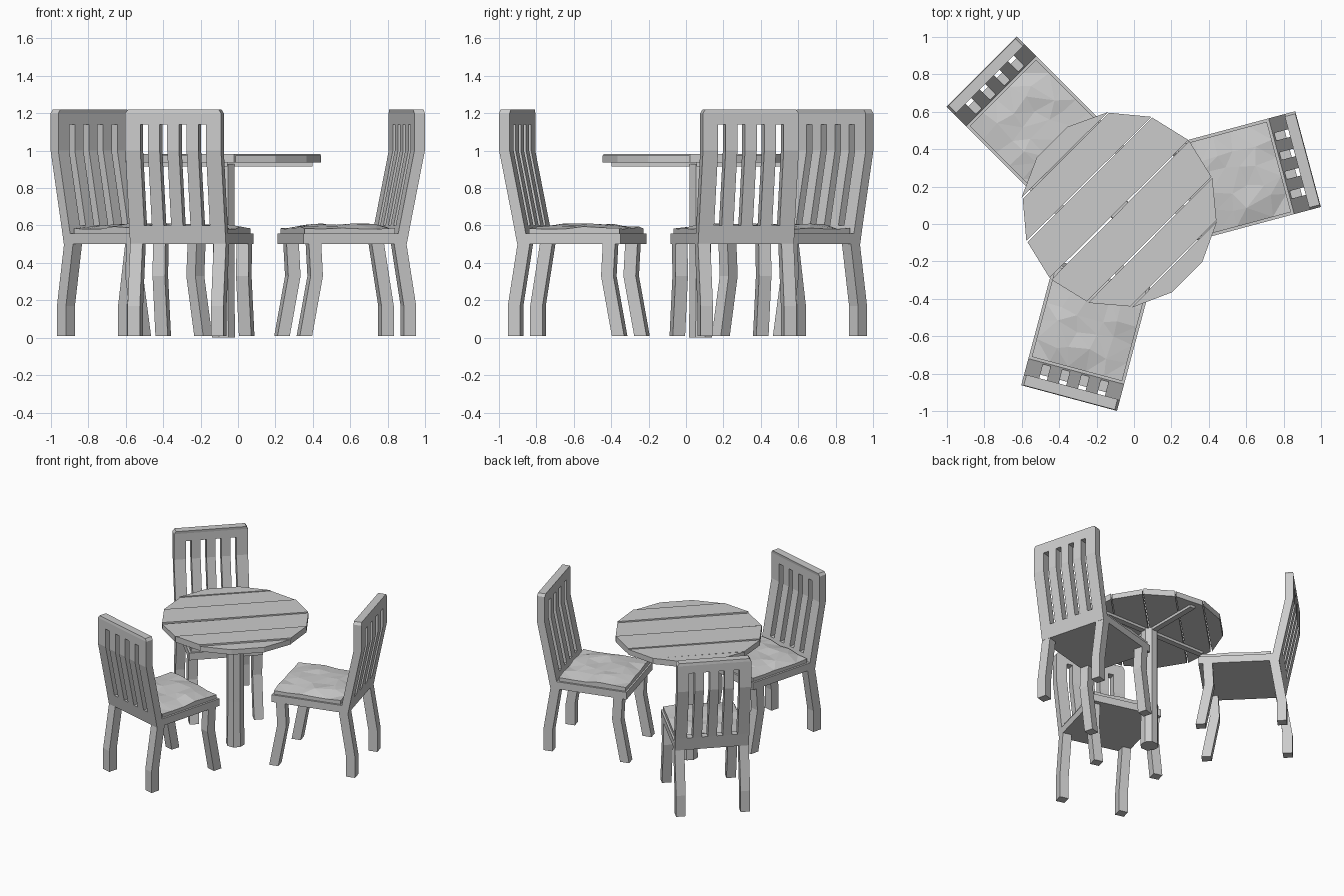
import bpy, bmesh, math, random
from mathutils import Matrix, Vector

random.seed(4)
cube = bpy.data.objects.get("Cube")
if cube:
    bpy.data.objects.remove(cube)

grey = bpy.data.materials.new("plain_grey")
grey.use_nodes = True
colour = (0.6, 0.6, 0.6, 1)
grey.diffuse_color = colour
grey.node_tree.nodes["Principled BSDF"].inputs["Base Color"].default_value = colour

CENTRE = Matrix.Translation((-0.077, 0.077, 0))


def turned(degrees):
    return CENTRE @ Matrix.Rotation(math.radians(degrees), 4, 'Z')


def mesh_from(bm, name):
    bmesh.ops.recalc_face_normals(bm, faces=bm.faces)
    mesh = bpy.data.meshes.new(name)
    bm.to_mesh(mesh)
    bm.free()
    mesh.materials.append(grey)
    return mesh


def place(name, mesh, matrix):
    ob = bpy.data.objects.new(name, mesh)
    bpy.context.collection.objects.link(ob)
    ob.matrix_world = matrix
    return ob


def loft(name, rings):
    """Closed solid through equal-sized rings of points."""
    bm = bmesh.new()
    loops = [[bm.verts.new(p) for p in ring] for ring in rings]
    n = len(loops[0])
    for a, b in zip(loops, loops[1:]):
        for i in range(n):
            j = (i + 1) % n
            bm.faces.new((a[i], a[j], b[j], b[i]))
    bm.faces.new(loops[0])
    bm.faces.new(loops[-1])
    return mesh_from(bm, name)


def rect(x0, x1, y0, y1, z):
    return [(x0, y0, z), (x1, y0, z), (x1, y1, z), (x0, y1, z)]


def box(name, x0, x1, y0, y1, z0, z1):
    return loft(name, [rect(x0, x1, y0, y1, z) for z in (z0, z1)])


def leg(name, path, side, size=0.068):
    """Bent square leg; path holds (x centre, z)."""
    h = size / 2
    y = side * (0.265 - h)
    return loft(name, [rect(x - h, x + h, y - h, y + h, z) for x, z in path])


# Chair parts, with the chair's back towards local +x
def back_panel():
    half, slot, pitch = 0.265, 0.021, 0.107
    ys = [-half]
    for i in range(4):
        c = (i - 1.5) * pitch
        ys += [c - slot, c + slot]
    ys.append(half)
    profile = [(0.943, 0.5), (0.962, 0.6), (1.043, 1.0),
               (1.043, 1.14), (1.043, 1.2), (1.04, 1.22)]
    bm = bmesh.new()
    rows = []
    for x, z in profile:
        squeeze = 0.95 if z > 1.21 else 1
        rows.append([bm.verts.new((x, y * (squeeze if abs(y) == half else 1), z)) for y in ys])
    for r in range(len(rows) - 1):
        for c in range(len(ys) - 1):
            if c % 2 and r in (1, 2):
                continue  # open slot
            bm.faces.new((rows[r][c], rows[r][c + 1], rows[r + 1][c + 1], rows[r + 1][c]))
    new = bmesh.ops.extrude_face_region(bm, geom=list(bm.faces) + list(bm.edges) + list(bm.verts),
                                        use_keep_orig=True)
    moved = [g for g in new["geom"] if isinstance(g, bmesh.types.BMVert)]
    bmesh.ops.translate(bm, verts=moved, vec=Vector((-0.058, 0, 0)))
    return mesh_from(bm, "chair_back")


def cushion_mesh():
    bm = bmesh.new()
    bmesh.ops.create_grid(bm, x_segments=5, y_segments=5, size=1)
    for v in bm.verts:
        rim = max(abs(v.co.x), abs(v.co.y)) > 0.99
        x, y = v.co.x, v.co.y
        if not rim:
            x += random.uniform(-0.12, 0.12)
            y += random.uniform(-0.12, 0.12)
        z = 0.588 + random.uniform(-0.008, 0.008) if rim else 0.602 + random.uniform(-0.009, 0.009)
        v.co = (0.632 + x * 0.25, y * 0.25, z)
    bmesh.ops.triangulate(bm, faces=bm.faces)
    rim_edges = [e for e in bm.edges if e.is_boundary]
    skirt = bmesh.ops.extrude_edge_only(bm, edges=rim_edges)
    for g in skirt["geom"]:
        if isinstance(g, bmesh.types.BMVert):
            g.co.z = 0.552
    return mesh_from(bm, "seat_cushion")


front_path = [(0.385, 0.008), (0.445, 0.33), (0.435, 0.51)]
back_path = [(0.961, 0.008), (0.961, 0.17), (0.906, 0.51)]
chair = {
    "seat_frame": box("seat_frame", 0.37, 0.943, -0.265, 0.265, 0.5, 0.556),
    "seat_cushion": cushion_mesh(),
    "chair_back": back_panel(),
}
for side, word in ((1, "left"), (-1, "right")):
    chair[f"front_leg_{word}"] = leg("front_leg", front_path, side)
    chair[f"back_leg_{word}"] = leg("back_leg", back_path, side)

for label, angle in (("a", 15), ("b", 135), ("c", 255)):
    for part, mesh in chair.items():
        place(f"{part}_{label}", mesh, turned(angle))

# Table top: planks cut from a fourteen-sided disc
R, step = 0.523, 2 * math.pi / 14
tops = {(0, 1): 0.982, (1, 1): 0.977, (2, 1): 0.98,
        (0, -1): 0.976, (1, -1): 0.983, (2, -1): 0.975}
for (k, side), top in tops.items():
    x0, x1 = R * math.cos(k * step), R * math.cos((k + 1) * step)
    y0, y1 = R * math.sin(k * step), R * math.sin((k + 1) * step)
    trim = 0.0 if k == 2 else 0.003
    outline = [(-x0, y0 + 0.007), (x0, y0 + 0.003), (x1, y1 - trim), (-x1, y1 - trim)]
    rings = [[(x, y * side, z) for x, y in outline] for z in (0.936, top)]
    place(f"table_plank_{k + 1}_{'left' if side > 0 else 'right'}", loft("table_plank", rings), turned(45))

# Cross bars under the planks
bar = box("cross_bar", -0.475, 0.475, -0.022, 0.022, 0.916, 0.938)
place("cross_bar_wide", bar, turned(0))
place("cross_bar_deep", bar, turned(90))

# Pedestal post
post = [[(r * math.cos(a), r * math.sin(a), z)
         for a in [math.pi / 4 * (i + 0.5) for i in range(8)]]
        for r, z in ((0.066, 0), (0.062, 0.35), (0.062, 0.93))]
place("table_post", loft("table_post", post), turned(0))
